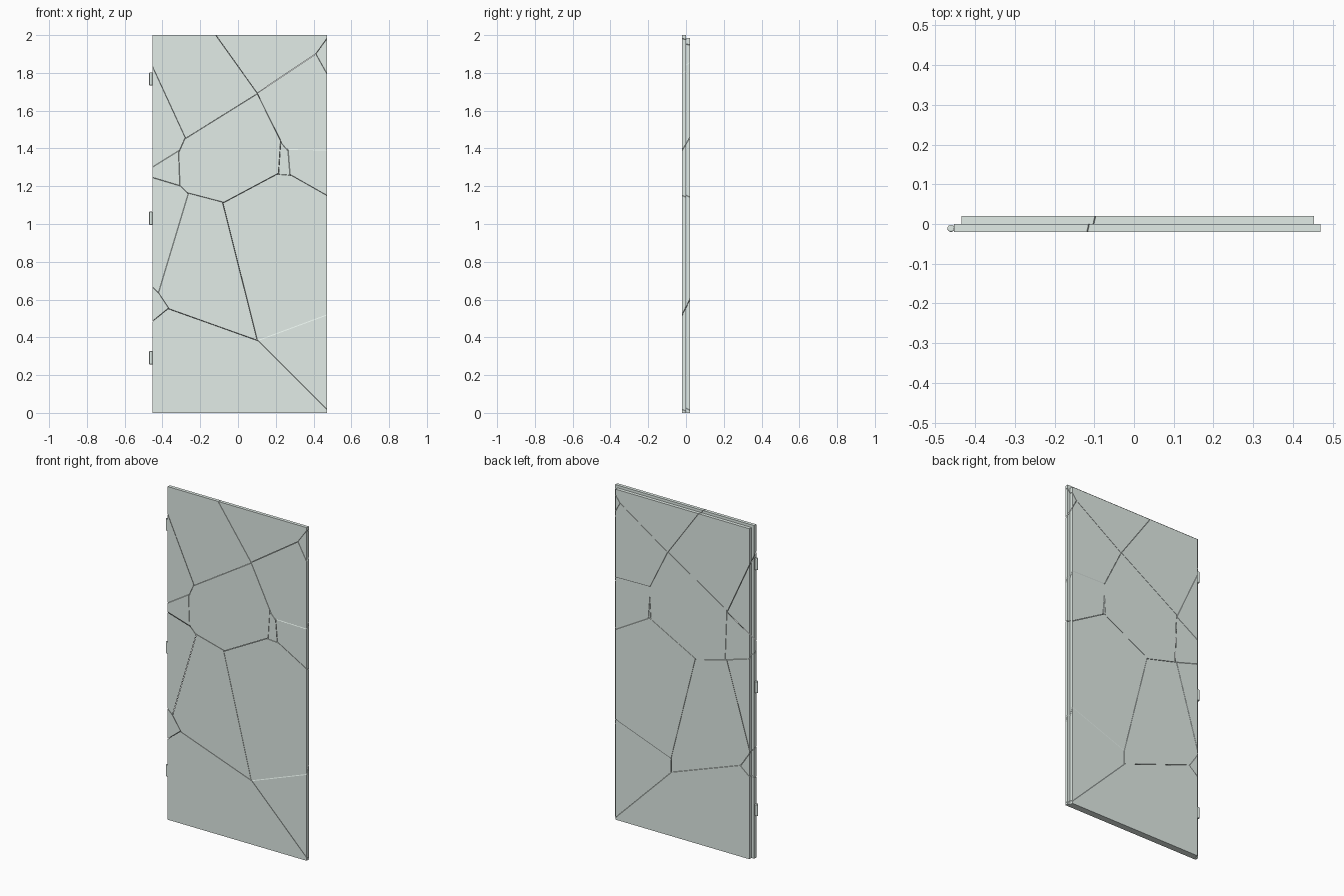
import bpy, bmesh
from mathutils import Vector

if "Cube" in bpy.data.objects:
    bpy.data.objects.remove(bpy.data.objects["Cube"])

GAP = 0.001            # half width of a crack
YF, YB = -0.02, 0.02   # front and back face depth

# Pale grey-green paint
paint = bpy.data.materials.new('pale_paint')
paint.diffuse_color = (.76, .84, .80, 1)
paint.use_nodes = True
paint.node_tree.nodes["Principled BSDF"].inputs["Base Color"].default_value = paint.diffuse_color

# Crack network: name -> (front x, front z, back x, back z)
P = {
    'a': (-.119, 2.0, -.097, 1.985), 'c': (.103, 1.692, .106, 1.697),
    'd': (.41, 1.90, .426, 1.908), 'e': (.469, 1.978, .453, 1.95),
    'f': (.469, 1.803, .453, 1.85), 'g': (.23, 1.427, .226, 1.462),
    'h': (.257, 1.396, .228, 1.46), 'i': (.469, 1.39, .453, 1.458),
    'j': (.209, 1.263, .224, 1.271), 'k': (.283, 1.258, .228, 1.27),
    'l': (.469, 1.152, .453, 1.143), 'm': (-.458, 1.85, -.435, 1.76),
    'p': (-.278, 1.450, -.290, 1.455), 'P': (-.315, 1.385, -.285, 1.447),
    'n': (-.458, 1.30, -.435, 1.35), 'q': (-.307, 1.20, -.275, 1.157),
    'Q': (-.267, 1.168, -.28, 1.153), 'o': (-.458, 1.25, -.435, 1.20),
    'r': (-.082, 1.113, -.075, 1.106), 's': (-.416, .632, -.445, .645),
    't': (-.368, .553, -.375, .546), 'u': (-.458, .67, -.475, .675),
    'v': (-.458, .482, -.435, .495), 'w': (.103, .384, .085, .464),
    'W': (.103, .382, .085, .385), 'x': (.469, .516, .453, .604),
    'y': (.469, .024, .453, .01),
}

# Pieces: chains of cracks with the piece on the left (closed when ends match)
PIECES = {
    'top_left': 'mpca', 'top_right': 'acde', 'corner': 'edf',
    'upper_right': 'fdcghi', 'splinter': 'gjkhg', 'mid_right': 'ihkl',
    'centre': 'cpPqQrjgc', 'upper_left': 'nPpm', 'mid_left': 'oqPn',
    'lower_left': 'usQqo', 'left_chip': 'vtsu', 'bottom': 'yWtv',
    'lower_centre': 'QstWwrQ', 'lower_wedge': 'xwWy', 'lower_right': 'lkjrwx',
}


def rebated_slab():
    """Door leaf: full front layer, smaller back layer stepped at sides and top."""
    bm = bmesh.new()

    def ring(x0, x1, top, y):
        return [bm.verts.new(v) for v in
                ((x0, y, 0), (x0, y, top), (x1, y, top), (x1, y, 0))]

    A = ring(-.453, .47, 2.0, YF)
    B = ring(-.453, .47, 2.0, 0)
    C = ring(-.435, .453, 1.984, 0)
    D = ring(-.435, .453, 1.984, YB)
    bm.faces.new(A)
    bm.faces.new(D)
    for r, s in ((A, B), (B, C), (C, D)):
        for i in range(3):
            bm.faces.new((r[i], r[i + 1], s[i + 1], s[i]))
    bm.faces.new((A[0], B[0], C[0], D[0], D[3], C[3], B[3], A[3]))
    bmesh.ops.recalc_face_normals(bm, faces=bm.faces)
    return bm


def cut(bm, k1, k2):
    """Keep the part left of the crack plane between two network points."""
    p, q = P[k1], P[k2]
    f1, f2 = Vector((p[0], YF, p[1])), Vector((q[0], YF, q[1]))
    b1, b2 = Vector((p[2], YB, p[3])), Vector((q[2], YB, q[3]))
    along = (f2 - f1) + (b2 - b1)
    depth = (b1 + b2) - (f1 + f2)
    n = along.cross(depth).normalized()
    co = (f1 + f2 + b1 + b2) / 4 + n * GAP
    bmesh.ops.bisect_plane(bm, geom=bm.verts[:] + bm.edges[:] + bm.faces[:],
                           dist=1e-5, plane_co=co, plane_no=n, clear_inner=True)
    edges = [e for e in bm.edges if e.is_boundary]
    if edges:
        bmesh.ops.holes_fill(bm, edges=edges, sides=0)


def add_object(name, bm):
    bmesh.ops.recalc_face_normals(bm, faces=bm.faces)
    me = bpy.data.meshes.new(name)
    bm.to_mesh(me)
    bm.free()
    me.materials.append(paint)
    ob = bpy.data.objects.new(name, me)
    bpy.context.collection.objects.link(ob)
    return ob


# Broken door pieces
for name, chain in PIECES.items():
    bm = rebated_slab()
    for k1, k2 in zip(chain, chain[1:]):
        cut(bm, k1, k2)
    add_object('door_piece_' + name, bm)

# Hinge barrels with softened ends
for i, z in enumerate((.292, 1.03, 1.768)):
    bpy.ops.mesh.primitive_cylinder_add(vertices=16, radius=.009, depth=.07,
                                        location=(-.461, -.011, z))
    hinge = bpy.context.object
    hinge.name = 'hinge_%d' % (i + 1)
    hinge.data.materials.append(paint)
    bevel = hinge.modifiers.new('soft_ends', 'BEVEL')
    bevel.width, bevel.segments = .003, 2
    bpy.ops.object.shade_smooth_by_angle()
